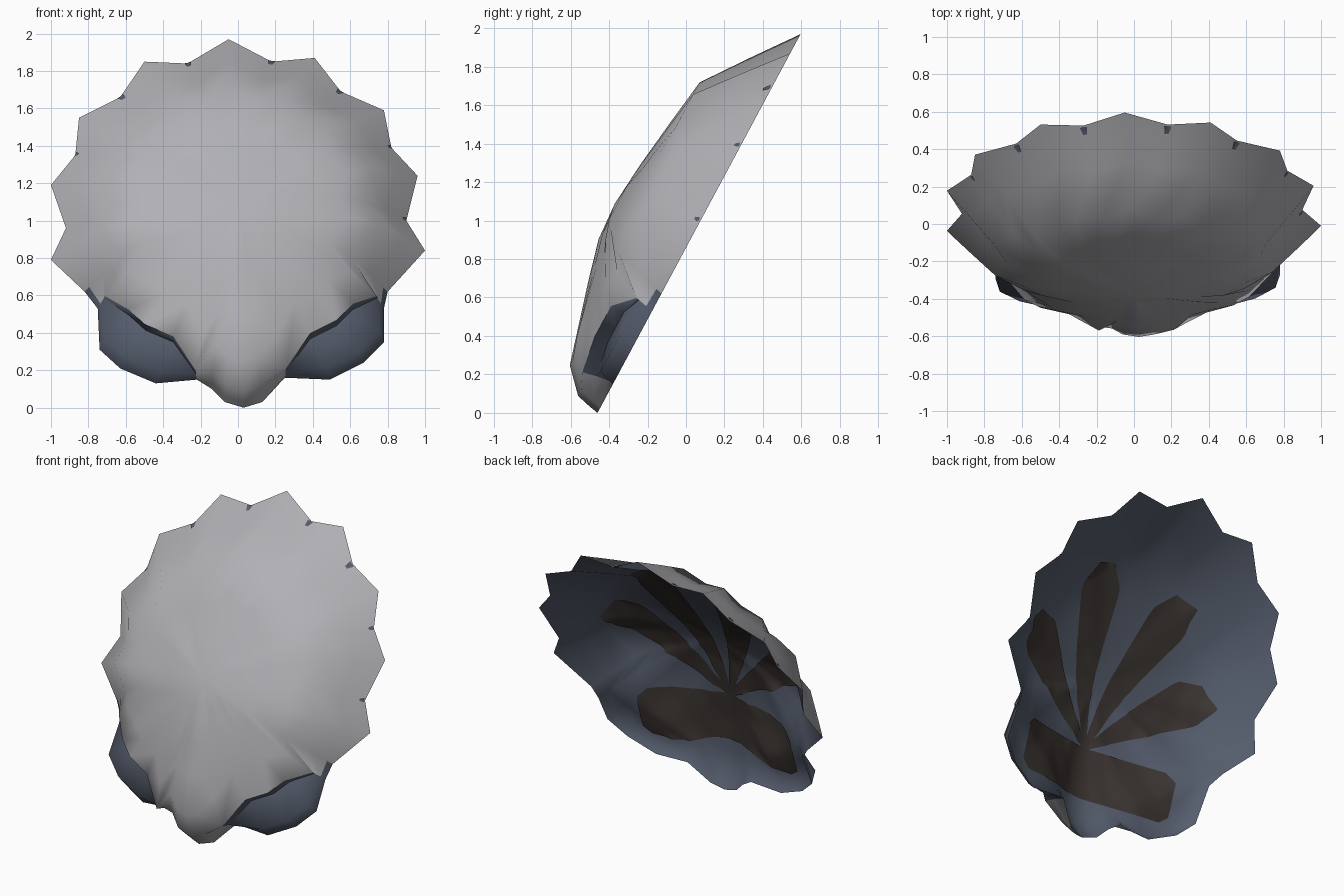
import bpy, bmesh
from math import sin, cos, radians
from mathutils import Vector
from mathutils.bvhtree import BVHTree

cube = bpy.data.objects.get("Cube")
if cube:
    bpy.data.objects.remove(cube)


def material(name, rgb):
    m = bpy.data.materials.new(name)
    m.use_nodes = True
    colour = (*rgb, 1)
    m.diffuse_color = colour
    bsdf = m.node_tree.nodes["Principled BSDF"]
    bsdf.inputs["Base Color"].default_value = colour
    bsdf.inputs["Roughness"].default_value = 0.8
    return m


grey = material("pale_grey", (0.44, 0.44, 0.465))
blue = material("slate_blue", (0.09, 0.108, 0.15))
brown = material("dark_brown", (0.045, 0.036, 0.032))

# The rim lies in a leaning plane; the bowl bulges forward along its normal
NORMAL = Vector((0, -0.881, 0.473))
MIDDLE_Z, DEPTH = 0.88, 0.435


def place(x, z, depth=0):
    return Vector((x, -0.46 + 0.536 * z, z)) + NORMAL * depth


# Scalloped rim, from the hinge up the right side and down the left
RIM = [(.03, 0), (-.07, .03), (-.14, .1), (-.22, .15), (-.44, .13), (-.63, .21),
       (-.74, .31), (-.75, .53), (-.82, .62), (-1, .79), (-.92, .96), (-1, 1.19),
       (-.87, 1.35), (-.85, 1.55), (-.63, 1.66), (-.5, 1.85), (-.27, 1.84),
       (-.05, 1.97), (.18, 1.85), (.41, 1.87), (.55, 1.69), (.78, 1.59), (.82, 1.39),
       (.96, 1.24), (.9, 1), (1, .84), (.8, .62), (.78, .53), (.78, .35), (.67, .24),
       (.49, .15), (.25, .16), (.13, .03)]
KINDS = "nnnjeeek" + "s" * 5 + "f" * 9 + "s" * 5 + "keeejn"

# Cross-sections from the middle to the rim: (distance, depth) for each kind
OUTSIDE = {
    # hinge, lower and upper ear joint, ear below a ledge, side, far edge
    "n": [(.2, .97), (.42, .84), (.62, .71), (.85, .56), (.97, .3), (.99, .12)],
    "j": [(.2, .96), (.45, .84), (.85, .65), (1.04, .39), (1.02, .22), (1.01, .08)],
    "k": [(.2, .97), (.45, .9), (.78, .58), (.95, .24), (.955, .2), (.98, .09)],
    "e": [(.2, .96), (.42, .83), (.62, .67), (.79, .46), (.785, .29), (.97, .2)],
    "s": [(.2, .97), (.42, .9), (.6, .81), (.74, .66), (.88, .31), (.97, .08)],
    "f": [(.2, .95), (.42, .87), (.62, .79), (.81, .4), (.9, .21), (.98, .04)],
}
# Inside, the hinge is filled in and the ears are shallow, with no ledge
FILLED = [(.2, .95), (.42, .81), (.62, .65), (.85, .42), (.93, .27), (.98, .1)]
INSIDE = {
    **OUTSIDE, "n": FILLED, "j": FILLED,
    "k": [(.2, .95), (.45, .83), (.72, .5), (.9, .2), (.94, .14), (.98, .06)],
    "e": [(.2, .95), (.42, .8), (.62, .52), (.76, .27), (.85, .21), (.97, .16)],
}
RINGS = len(FILLED)


def add_object(name, bm, mats):
    mesh = bpy.data.meshes.new(name)
    bm.to_mesh(mesh)
    for m in mats:
        mesh.materials.append(m)
    ob = bpy.data.objects.new(name, mesh)
    bpy.context.collection.objects.link(ob)
    bpy.ops.object.select_all(action="DESELECT")
    ob.select_set(True)
    bpy.context.view_layer.objects.active = ob
    bpy.ops.object.shade_smooth_by_angle(angle=radians(60))


# Shell: an outer and an inner layer joined at the rim
bm = bmesh.new()
rim_verts = [bm.verts.new(place(x, z)) for x, z in RIM]
count = len(RIM)


def add_layer(sections, thin, inside):
    hub = bm.verts.new(place(0, MIDDLE_Z, DEPTH * thin))
    rings = []
    for k in range(RINGS):
        ring = []
        for (x, z), kind in zip(RIM, KINDS):
            t, d = sections[kind][k]
            ring.append(bm.verts.new(place(x * t, MIDDLE_Z + (z - MIDDLE_Z) * t,
                                           d * DEPTH * thin)))
        rings.append(ring)
    rings.append(rim_verts)
    for i in range(count):
        j = (i + 1) % count
        pair = KINDS[i] + KINDS[j]
        # Blue starts at the ledge on the ears and at the rim beside them
        start = 4 if "e" in pair else 6 if "k" in pair else RINGS + 1
        faces = [bm.faces.new((hub, rings[0][i], rings[0][j]))]
        for k in range(RINGS):
            faces.append(bm.faces.new((rings[k][i], rings[k + 1][i],
                                       rings[k + 1][j], rings[k][j])))
        for k, f in enumerate(faces):
            f.material_index = int(inside or k >= start)


add_layer(OUTSIDE, 1, False)
add_layer(INSIDE, 0.94, True)
bmesh.ops.recalc_face_normals(bm, faces=bm.faces)
tree = BVHTree.FromBMesh(bm)
add_object("shell", bm, [grey, blue])
bm.free()


# Markings: thin plates laid on the bowl, facing the given way
def lay_plate(name, point, rows, columns, mat, facing):
    """point(a, b) gives x, z in the rim plane for a in 0..1 and b in -1..1"""
    plate = bmesh.new()
    grid = []
    for r in range(rows + 1):
        line = []
        for c in range(columns + 1):
            x, z = point(r / rows, 2 * c / columns - 1)
            base = place(x, z)
            hit = tree.ray_cast(base + facing, -facing)[0] or base
            line.append(plate.verts.new(hit + facing * 0.007))
        grid.append(line)
    for r in range(rows):
        for c in range(columns):
            plate.faces.new((grid[r][c], grid[r + 1][c],
                             grid[r + 1][c + 1], grid[r][c + 1]))
    bmesh.ops.recalc_face_normals(plate, faces=plate.faces)
    if sum(f.normal.dot(facing) for f in plate.faces) < 0:
        bmesh.ops.reverse_faces(plate, faces=plate.faces)
    add_object(name, plate, [mat])
    plate.free()


HUB_Z, LEAN = 0.5, 0.881


def petal(angle, length):
    def point(a, b):
        # Widens steadily, then closes with a blunt tip
        wide = 0.012 + 0.13 * min(a / 0.82, 1)
        if a > 0.87:
            wide *= 1 - 0.5 * (a - 0.87) / 0.13
        along, across = a * length, b * wide
        x = along * sin(angle) + across * cos(angle)
        u = along * cos(angle) - across * sin(angle)
        return x, HUB_Z + LEAN * u
    return point


for number, (degrees, length) in enumerate([(-51, .92), (-19, 1.14), (14, 1.15), (46, .93)]):
    lay_plate(f"petal_marking_{number + 1}", petal(radians(degrees), length),
              40, 8, brown, -NORMAL)


def base_patch(a, b):
    # Broad band across the hinge end with clipped outer corners
    clip = 0.04 * max(0, abs(b) - 0.9) / 0.1
    top = HUB_Z + 0.03 * abs(b) - clip
    bottom = 0.22 + 0.03 * abs(b) + clip
    return 0.58 * b, bottom + (top - bottom) * a


lay_plate("base_marking", base_patch, 12, 40, brown, -NORMAL)


# Small blue spots on the outside, in the notches of the rim
def notch(x, z, size):
    out = Vector((x, z - MIDDLE_Z))
    side = Vector((-out.y, out.x)).normalized()

    def point(a, b):
        p = out - out.normalized() * size * 1.6 * a + side * size * b * (1 - 0.5 * a)
        return p.x, MIDDLE_Z + p.y
    return point


for i in (12, 14, 16, 18, 20, 22, 24):
    size = 0.02 if KINDS[i] == "f" else 0.012
    lay_plate(f"notch_spot_{i // 2 - 5}", notch(*RIM[i], size), 3, 4, blue, NORMAL)
